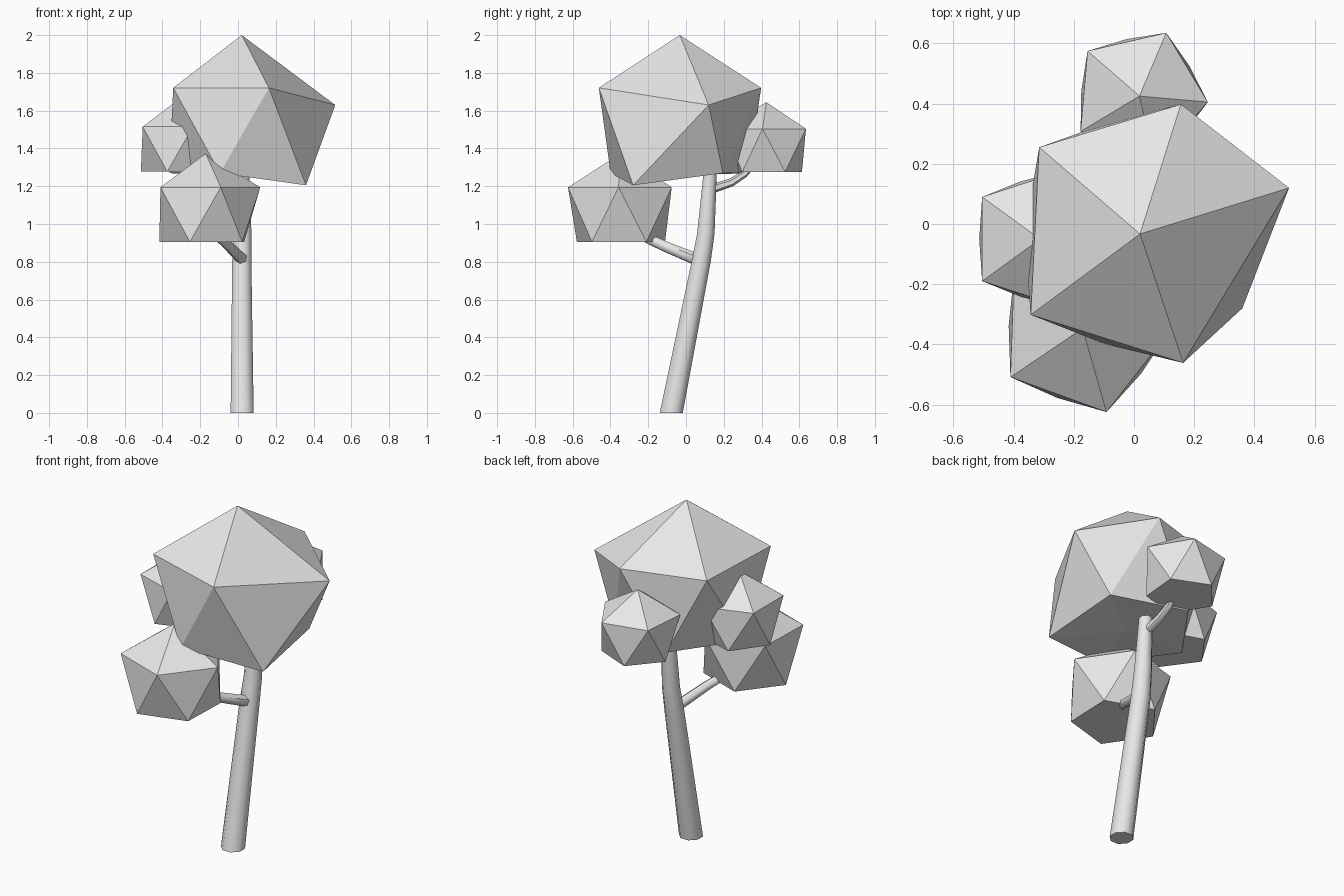
import bpy
import bmesh
import math
from mathutils import Vector, Quaternion

cube = bpy.data.objects.get("Cube")
if cube:
    bpy.data.objects.remove(cube)

grey = bpy.data.materials.new("plain_grey")
grey.use_nodes = True
grey.diffuse_color = (0.8, 0.8, 0.8, 1)
grey.node_tree.nodes["Principled BSDF"].inputs["Base Color"].default_value = (0.8, 0.8, 0.8, 1)


def make_object(name, bm, smooth):
    bmesh.ops.recalc_face_normals(bm, faces=bm.faces)
    mesh = bpy.data.meshes.new(name)
    bm.to_mesh(mesh)
    bm.free()
    mesh.materials.append(grey)
    obj = bpy.data.objects.new(name, mesh)
    bpy.context.collection.objects.link(obj)
    if smooth:
        bpy.ops.object.select_all(action='DESELECT')
        obj.select_set(True)
        bpy.context.view_layer.objects.active = obj
        bpy.ops.object.shade_smooth_by_angle(angle=math.radians(60))
    return obj


def foliage(name, centre, radius, turn, upper_moves={}, lower_moves={}):
    """Flat-bottomed icosahedron: apex, wide ring, narrower lower ring, base."""
    bm = bmesh.new()
    centre = Vector(centre)
    ring_radius, ring_height = radius * 2 / math.sqrt(5), radius / math.sqrt(5)

    def ring(size, height, offset, moves):
        verts = []
        for i in range(5):
            a = math.radians(turn + offset + 72 * i)
            p = centre + Vector((size * math.cos(a), size * math.sin(a), height))
            verts.append(bm.verts.new(moves.get(i, p)))
        return verts

    apex = bm.verts.new(centre + Vector((0, 0, radius)))
    upper = ring(ring_radius, ring_height, 0, upper_moves)
    lower = ring(ring_radius * 0.85, -ring_height, 36, lower_moves)
    base = bm.verts.new(sum((v.co for v in lower), Vector()) / 5)
    for i in range(5):
        j = (i + 1) % 5
        for face in ((apex, upper[i], upper[j]), (upper[i], lower[i], upper[j]),
                     (upper[j], lower[i], lower[j]), (base, lower[j], lower[i])):
            bm.faces.new(face)
    return make_object(name, bm, False)


def limb(name, path, radii, sides, level=False):
    """Tapered tube along a path; level keeps every ring horizontal."""
    bm = bmesh.new()
    path = [Vector(p) for p in path]
    rings = []
    for k, (p, r) in enumerate(zip(path, radii)):
        along = path[min(k + 1, len(path) - 1)] - path[max(k - 1, 0)]
        turn = Quaternion() if level else along.to_track_quat('Z', 'Y')
        rings.append([])
        for i in range(sides):
            a = math.tau * (i + 0.5) / sides
            rings[-1].append(bm.verts.new(p + turn @ Vector((r * math.cos(a), r * math.sin(a), 0))))
    for low, high in zip(rings, rings[1:]):
        for i in range(sides):
            j = (i + 1) % sides
            bm.faces.new((low[i], low[j], high[j], high[i]))
    bm.faces.new(rings[0])
    bm.faces.new(rings[-1])
    return make_object(name, bm, True)


# Foliage clumps
foliage("main_foliage", (0.02, -0.033, 1.495), 0.505, -71.5,
        {1: (0.515, 0.12, 1.63), 3: (-0.315, 0.255, 1.72)},
        {0: (0.36, -0.28, 1.205)})
foliage("front_foliage", (-0.171, -0.347, 1.05), 0.323, -2)
foliage("back_foliage", (0.018, 0.425, 1.39), 0.255, -5)
foliage("side_foliage", (-0.312, -0.05, 1.396), 0.266, 0)

# Leaning trunk and the branches that carry the clumps
limb("trunk", [(0.022, -0.078, 0), (0.02, 0.08, 0.8), (0.025, 0.105, 0.95), (0.025, 0.13, 1.3)],
     [0.066, 0.055, 0.05, 0.037], 8, level=True)
limb("front_branch", [(0.02, 0.05, 0.815), (-0.05, -0.12, 0.885), (-0.12, -0.25, 0.945)],
     [0.032, 0.028, 0.024], 6)
limb("back_branch", [(0.025, 0.12, 1.18), (0.02, 0.24, 1.22), (0.015, 0.31, 1.265), (0.015, 0.36, 1.32)],
     [0.025, 0.022, 0.019, 0.016], 6)
